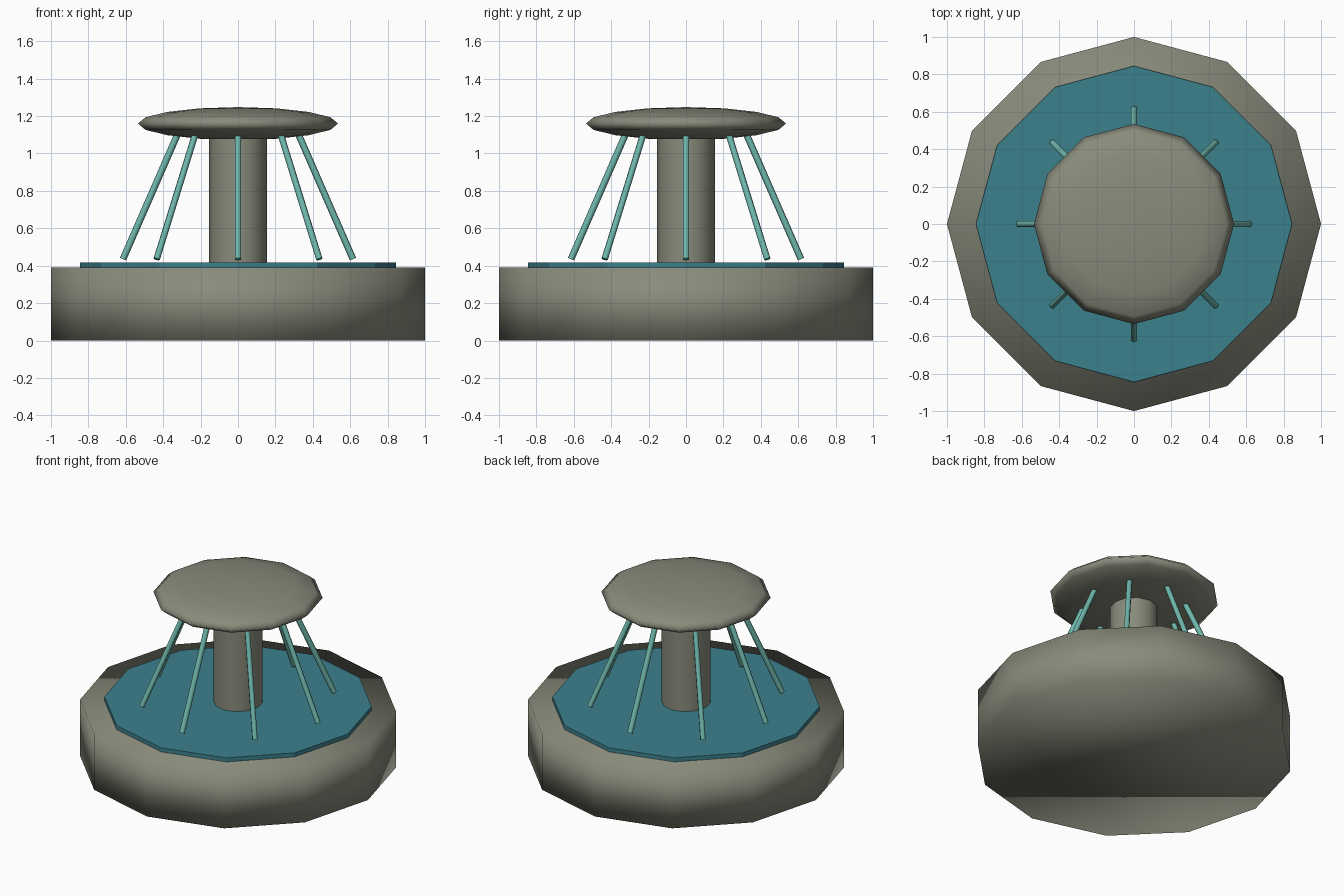
import bpy, math
from mathutils import Vector

if "Cube" in bpy.data.objects:
    bpy.data.objects.remove(bpy.data.objects["Cube"])


def material(name, rgb):
    m = bpy.data.materials.new(name)
    m.diffuse_color = (*rgb, 1)
    m.use_nodes = True
    m.node_tree.nodes["Principled BSDF"].inputs["Base Color"].default_value = m.diffuse_color
    return m


stone = material("stone", (0.25, 0.26, 0.20))
water = material("water", (0.045, 0.22, 0.27))
spray = material("spray", (0.16, 0.48, 0.42))


def finish(name, mat, smooth=True):
    ob = bpy.context.object
    ob.name = name
    ob.data.materials.append(mat)
    if smooth:
        bpy.ops.object.shade_smooth()
    return ob


def rod(name, a, b, radius, sides, mat, smooth=True):
    """Cylinder running from point a to point b."""
    a, b = Vector(a), Vector(b)
    d = b - a
    bpy.ops.mesh.primitive_cylinder_add(
        vertices=sides, radius=radius, depth=d.length, location=(a + b) / 2,
        rotation=d.to_track_quat('Z', 'Y').to_euler())
    return finish(name, mat, smooth)


# Twelve-sided basin with soft shading
rod("basin", (0, 0, 0), (0, 0, 0.39), 1.0, 12, stone)

# Thin sheet of water on the basin
rod("water_surface", (0, 0, 0.38), (0, 0, 0.418), 0.845, 12, water, smooth=False)

# Central column
rod("column", (0, 0, 0.38), (0, 0, 1.13), 0.154, 12, stone)
bpy.ops.object.shade_smooth_by_angle(angle=math.radians(40))

# Flattened upper bowl
bpy.ops.mesh.primitive_uv_sphere_add(segments=12, ring_count=8, radius=1,
                                     location=(0, 0, 1.16))
bpy.context.object.scale = (0.535, 0.535, 0.088)
bpy.ops.object.transform_apply(location=False, rotation=False, scale=True)
finish("upper_bowl", stone)

# Eight slanting jets of water
for i in range(8):
    a = i * math.pi / 4
    c, s = math.cos(a), math.sin(a)
    rod(f"water_jet_{i + 1}", (0.615 * c, 0.615 * s, 0.435),
        (0.32 * c, 0.32 * s, 1.11), 0.018, 6, spray)
    bpy.ops.object.shade_smooth_by_angle(angle=math.radians(62))
